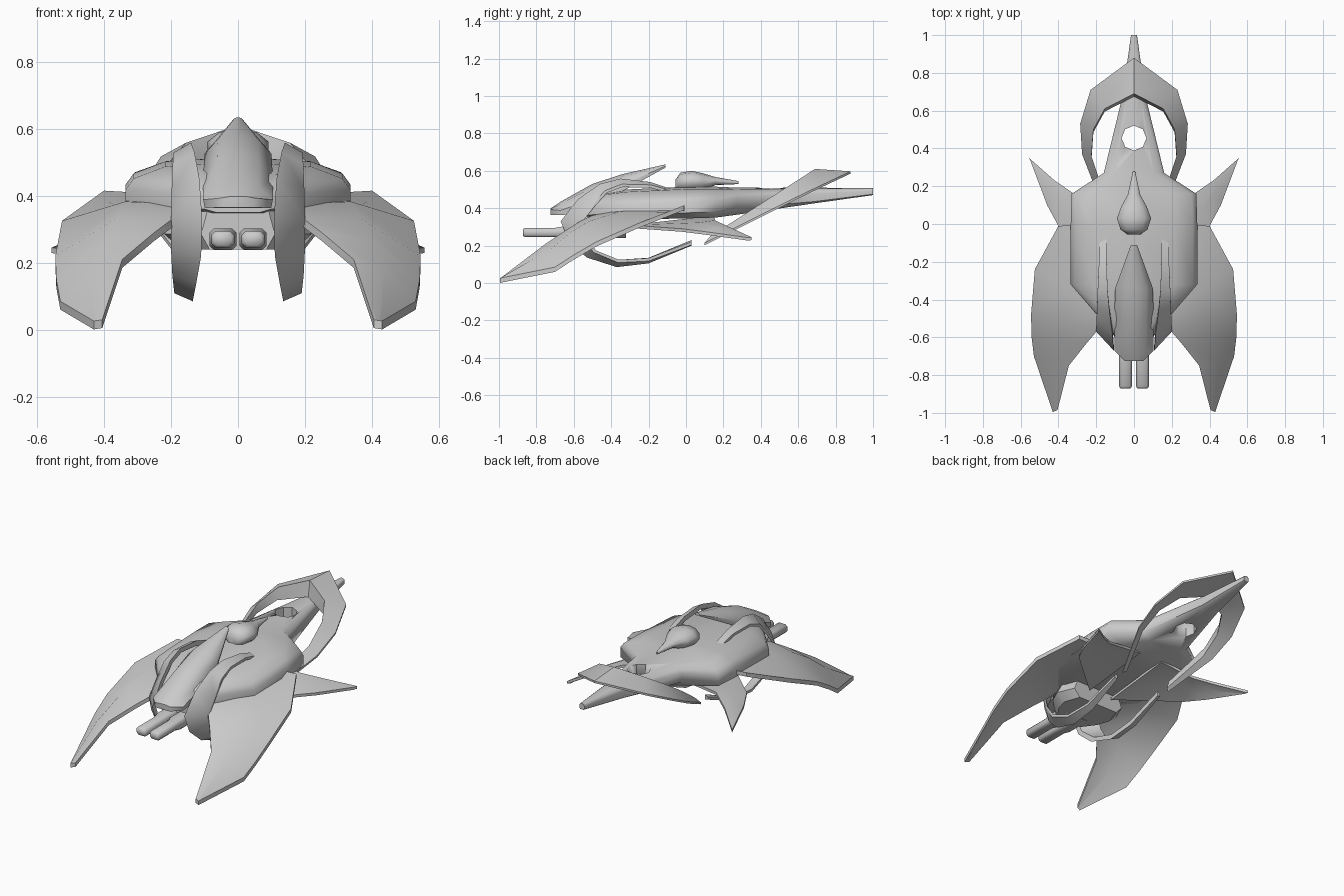
import bpy
import bmesh
import math
from mathutils import Vector

cube = bpy.data.objects.get("Cube")
if cube:
    bpy.data.objects.remove(cube, do_unlink=True)

GREY = (0.6, 0.6, 0.6, 1.0)
mat = bpy.data.materials.new("hull grey")
mat.use_nodes = True
mat.diffuse_color = GREY
bsdf = mat.node_tree.nodes["Principled BSDF"]
bsdf.inputs["Base Color"].default_value = GREY
bsdf.inputs["Roughness"].default_value = 0.6


def loft(name, rings, mirror=False, angle=35):
    """Skin a list of closed rings, cap both ends and shade the result."""
    bm = bmesh.new()
    rows = [[bm.verts.new(p) for p in ring] for ring in rings]
    n = len(rows[0])
    for a, b in zip(rows, rows[1:]):
        for i in range(n):
            j = (i + 1) % n
            bm.faces.new((a[i], a[j], b[j], b[i]))
    bm.faces.new(rows[0])
    bm.faces.new(rows[-1])
    bmesh.ops.recalc_face_normals(bm, faces=bm.faces)
    mesh = bpy.data.meshes.new(name)
    bm.to_mesh(mesh)
    bm.free()
    mesh.materials.append(mat)
    ob = bpy.data.objects.new(name, mesh)
    bpy.context.collection.objects.link(ob)
    bpy.ops.object.select_all(action="DESELECT")
    ob.select_set(True)
    bpy.context.view_layer.objects.active = ob
    bpy.ops.object.shade_smooth_by_angle(angle=math.radians(angle))
    if mirror:
        ob.modifiers.new("mirror", "MIRROR").use_mirror_merge = False
    return ob


def blade(name, pairs, thick, bulge):
    """Mirrored thin plate between two edges, arched in the middle."""
    rings = []
    for k, (a, b) in enumerate(pairs):
        a, b = Vector(a), Vector(b)
        lift = bulge * math.sin(math.pi * k / (len(pairs) - 1))
        mid = (a + b) / 2 + Vector((0, 0, lift))
        down = Vector((0, 0, -thick))
        rings.append([a, mid, b, b + down, mid + down, a + down])
    return loft(name, rings, mirror=True)


def ellipse(x, y, z, w, h, n=10):
    return [(x + w * math.cos(math.tau * (i + 0.5) / n), y,
             z + h * math.sin(math.tau * (i + 0.5) / n)) for i in range(n)]


def soft_box(x, y, z, w, h, c=.012):
    """Rectangle ring with chamfered corners."""
    corner = [(w, h - c), (w - c, h)]
    quarter = corner + [(-p, q) for p, q in corner[::-1]]
    return [(x + p, y, z + q) for p, q in quarter + [(-p, -q) for p, q in quarter]]


# Main hull: y, half width, bottom, edge low, edge high, top
rings = []
for y, w, zb, zl, zh, zt in [
        (-.6, .1, .35, .36, .40, .43), (-.5, .18, .34, .365, .42, .475),
        (-.32, .335, .34, .37, .435, .50), (0, .335, .345, .375, .45, .515),
        (.16, .33, .35, .38, .455, .515), (.27, .16, .365, .40, .465, .51),
        (.68, .06, .425, .435, .485, .51), (1, .016, .47, .475, .495, .507)]:
    m, s, rise = w * .65, w * .93, zt - zh
    low = [(-w, zl), (-m, zb), (m, zb), (w, zl)]
    right = [(w, zh - rise * .25), (s, zh + rise * .25), (m, zt - rise * .2)]
    left = [(-x, z) for x, z in right[::-1]]
    rings.append([(x, y, z) for x, z in low + right + [(0, zt)] + left])
hull = loft("hull", rings, angle=58)

# Round opening through the tail boom
turn = [math.tau * i / 8 for i in range(8)]
cutter = loft("hole_cutter", [[(.066 * math.sin(t), .455 + .066 * math.cos(t), z) for t in turn]
                              for z in (.2, .8)])
cut = hull.modifiers.new("hole", "BOOLEAN")
cut.object = cutter
cut.solver = "EXACT"
bpy.context.view_layer.objects.active = hull
bpy.ops.object.modifier_apply(modifier=cut.name)
bpy.data.objects.remove(cutter, do_unlink=True)

# Canopy hood: y, half width, edge height, ridge height, thickness
rings = []
for y, w, ze, zt, th in [
        (-.725, .05, .393, .398, .028), (-.67, .104, .388, .435, .025),
        (-.5, .104, .45, .53, .07), (-.34, .1, .525, .582, .035),
        (-.11, .016, .625, .634, .008)]:
    zs = ze + (zt - ze) * .75
    rings.append([(-w, y, ze), (-w * .6, y, zs), (0, y, zt), (w * .6, y, zs),
                  (w, y, ze), (w * .95, y, ze - th), (-w * .95, y, ze - th)])
loft("canopy", rings, angle=48)

# Dorsal teardrop
loft("dorsal_bulb", [ellipse(0, *s) for s in [
    (-.055, .525, .035, .03), (-.03, .54, .075, .05), (.03, .545, .095, .055),
    (.09, .54, .072, .047), (.155, .545, .035, .022), (.28, .537, .006, .008)]], angle=50)

# Large drooping wings: inner edge to outer edge
blade("wing", [
    ((.15, 0, .40), (.40, -.01, .415)),
    ((.15, -.47, .375), (.525, -.24, .325)),
    ((.19, -.56, .335), (.545, -.48, .22)),
    ((.25, -.63, .29), (.542, -.60, .15)),
    ((.345, -.75, .21), (.53, -.70, .085)),
    ((.405, -.985, .03), (.43, -.995, .026))], .025, .055)

# Swept rear fins: leading edge to trailing edge
blade("rear_fin", [
    ((.08, -.3, .31), (.08, .15, .36)),
    ((.395, -.02, .29), (.31, .155, .335)),
    ((.46, .1, .275), (.42, .23, .30)),
    ((.545, .33, .243), (.556, .35, .245))], .016, .012)

# Tilted tail hoop: inner edge, outer edge and wall depth, mirrored around the middle
half = [((0, .69, .61), (0, .88, .597), .095),
        ((.155, .61, .558), (.23, .71, .517), .075),
        ((.215, .5, .488), (.285, .53, .43), .06),
        ((.225, .36, .398), (.275, .37, .35), .05),
        ((.15, .13, .25), (.17, .10, .215), .035)]
rings = []
for side, part in ((-1, half[:0:-1]), (1, half)):
    for a, b, depth in part:
        a, b = (Vector((side * p[0], p[1], p[2])) for p in (a, b))
        rings.append([a, b, b + Vector((0, 0, -.012)), a + Vector((0, -.015, -depth))])
loft("tail_hoop", rings, angle=40)

# Curved side claws: y, z, inner x, outer x, lean towards the centre
rings = []
for y, z, xi, xo, lean in [
        (-.07, .50, .145, .18, .008), (-.19, .54, .145, .185, .015),
        (-.35, .558, .14, .192, .03), (-.46, .53, .13, .195, .045),
        (-.576, .45, .115, .198, .08), (-.67, .33, .107, .2, .1),
        (-.625, .22, .11, .2, .08), (-.53, .136, .125, .196, .045),
        (-.37, .085, .135, .19, .025), (-.2, .105, .14, .18, .012),
        (.03, .2, .15, .17, .004)]:
    inward = (Vector((0, max(y, -.3), .32)) - Vector((0, y, z))).normalized()
    a = Vector((xi, y, z))
    b = Vector((xo, y, z)) + inward * lean
    rings.append([a, b, b + inward * .016, a + inward * .03])
loft("side_claw", rings, mirror=True, angle=48)

# Belly pod
rings = []
for y, s in [(-.58, .5), (-.5, .85), (-.42, 1), (-.32, .8)]:
    rings.append([(x * s, y, z) for x, z in [
        (-.22, .285), (-.17, .24), (.17, .24), (.22, .285), (.18, .36), (-.18, .36)]])
loft("belly_pod", rings)

# Twin nose barrels
loft("nose_barrel", [soft_box(.045, y, .27, w, h) for y, w, h in [
    (-.872, .026, .018), (-.86, .034, .025), (-.7, .034, .025), (-.66, .04, .032),
    (-.5, .04, .032)]], mirror=True, angle=50)
